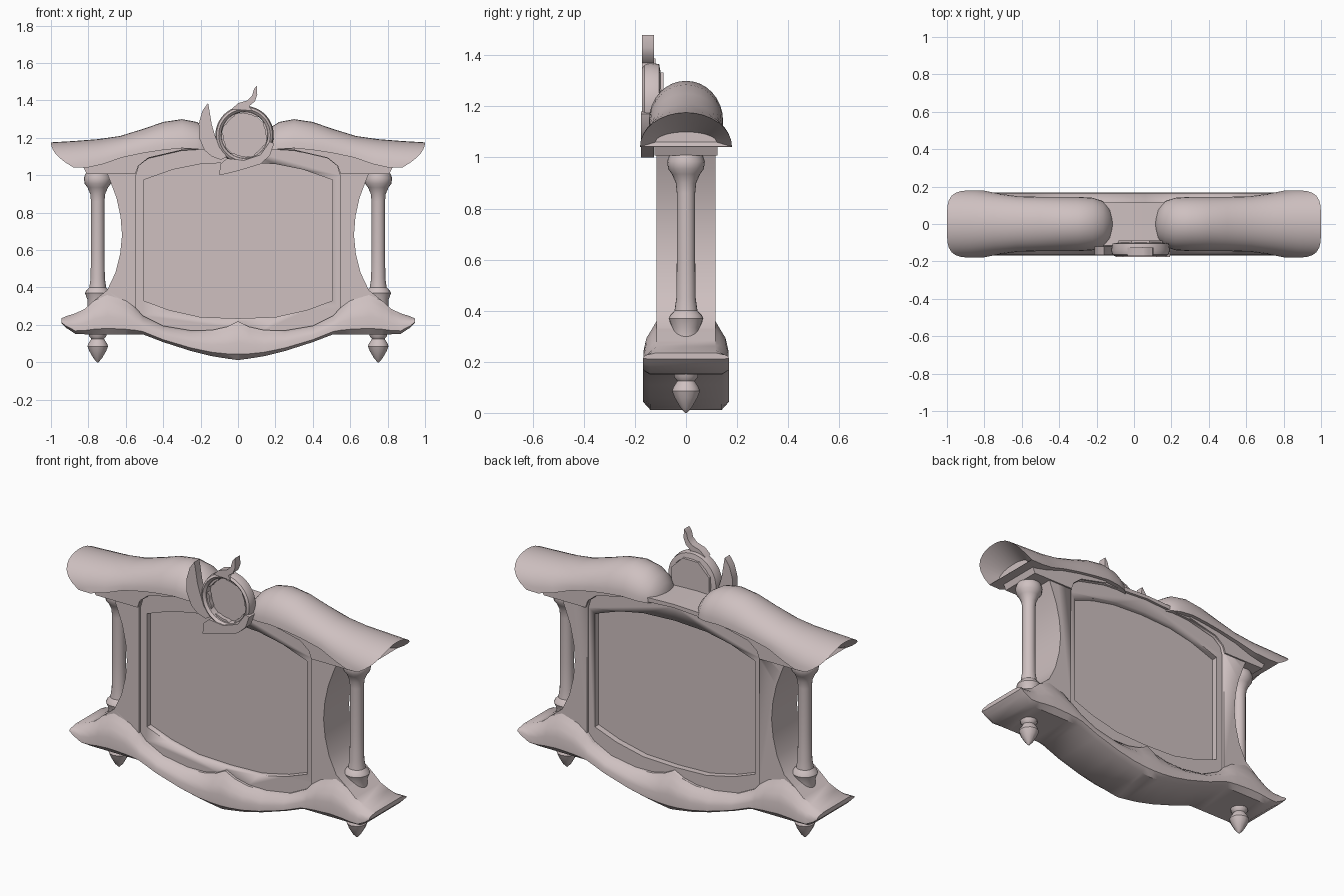
import bpy, bmesh, math
from mathutils import Vector

if "Cube" in bpy.data.objects:
    bpy.data.objects.remove(bpy.data.objects["Cube"], do_unlink=True)

stone = bpy.data.materials.new("pale rose stone")
stone.use_nodes = True
tint = (0.62, 0.53, 0.53, 1)
stone.diffuse_color = tint
stone.node_tree.nodes["Principled BSDF"].inputs["Base Color"].default_value = tint


def finish(name, bm, angle=35):
    bmesh.ops.recalc_face_normals(bm, faces=bm.faces)
    mesh = bpy.data.meshes.new(name)
    bm.to_mesh(mesh)
    bm.free()
    mesh.materials.append(stone)
    ob = bpy.data.objects.new(name, mesh)
    bpy.context.collection.objects.link(ob)
    bpy.ops.object.select_all(action='DESELECT')
    ob.select_set(True)
    bpy.context.view_layer.objects.active = ob
    bpy.ops.object.shade_smooth_by_angle(angle=math.radians(angle))
    return ob


def prism(name, pts, y0, y1):
    """Extrude an x-z outline from y0 to y1."""
    bm = bmesh.new()
    face = bm.faces.new([bm.verts.new((x, y0, z)) for x, z in pts])
    new = bmesh.ops.extrude_face_region(bm, geom=[face])["geom"]
    verts = [v for v in new if isinstance(v, bmesh.types.BMVert)]
    bmesh.ops.translate(bm, verts=verts, vec=(0, y1 - y0, 0))
    return finish(name, bm)


def loft(name, rings, caps=True, loop=False, angle=35):
    """Skin a row of closed rings."""
    bm = bmesh.new()
    rows = [[bm.verts.new(p) for p in ring] for ring in rings]
    n = len(rows[0])
    pairs = list(zip(rows, rows[1:])) + ([(rows[-1], rows[0])] if loop else [])
    for a, b in pairs:
        for i in range(n):
            j = (i + 1) % n
            bm.faces.new((a[i], a[j], b[j], b[i]))
    if caps:
        bm.faces.new(rows[0])
        bm.faces.new(rows[-1])
    return finish(name, bm, angle)


def turned(name, x, profile, sides=20):
    """Upright lathe from (radius, z) pairs."""
    turn = [2 * math.pi * i / sides for i in range(sides)]
    return loft(name, [[(x + r * math.cos(a), r * math.sin(a), z) for a in turn]
                       for r, z in profile])


def mirrored(half):
    """Complete an outline that starts and ends on x = 0."""
    return half + [(-x, z) for x, z in reversed(half) if x > 0]


# Central case with waisted sides
case = prism("case", mirrored([
    (0, .1), (.4, .14), (.5, .2), (.74, .2), (.77, .33), (.7, .385), (.655, .48),
    (.63, .58), (.62, .68), (.628, .78), (.65, .88), (.68, .96), (.7, 1.01),
    (.81, 1.01), (.83, 1.05), (.65, 1.1), (.5, 1.13), (.3, 1.16), (0, 1.17)]),
    -.115, .115)

# Stepped recesses cut in front and back: scalloped surround, then panel
surround = mirrored([(0, .22), (.06, .19), (.14, .172), (.25, .17), (.4, .195), (.51, .25),
                     (.545, .29), (.545, 1), (.53, 1.05), (.48, 1.09), (.3, 1.132), (0, 1.15)])
panel = mirrored([(0, .235), (.2, .242), (.37, .28), (.505, .33), (.505, .975), (.35, 1.03),
                  (.2, 1.06), (0, 1.07)])
for outline, depth in ((surround, .1), (panel, .065)):
    for side in (-1, 1):
        cutter = prism("recess_cutter", outline, side * depth, side * .3)
        cutter.hide_render = True
        cut = case.modifiers.new("recess", 'BOOLEAN')
        cut.operation, cut.solver, cut.object = 'DIFFERENCE', 'EXACT', cutter
        bpy.context.view_layer.objects.active = case
        bpy.ops.object.modifier_apply(modifier=cut.name)
        bpy.data.objects.remove(cutter, do_unlink=True)

# Base moulding: (x, bottom, top) stations sharing one section
half = [(0, .012, .22), (.06, .02, .19), (.14, .033, .172), (.25, .06, .17), (.4, .108, .195),
        (.51, .15, .25), (.545, .15, .29), (.6, .15, .33), (.7, .15, .36), (.77, .15, .33),
        (.82, .15, .285), (.87, .152, .262), (.92, .185, .246), (.945, .21, .235)]
stations = [(-x, b, t) for x, b, t in reversed(half[1:])] + half
section = [(.14, 0), (.168, .15), (.166, .45), (.155, .68), (.132, .86), (.115, 1)]
rings = []
for x, b, t in stations:
    right = [(x, w, b + (t - b) * f) for w, f in section]
    rings.append(right + [(x, -y, z) for x, y, z in reversed(right)])
loft("base_moulding", rings, angle=40)

# Roof scrolls: (x, crest, rim, half width, sweep back of the rim)
roof = [(.113, 1.16, 1.13, .03, 0), (.13, 1.21, 1.13, .085, 0), (.165, 1.25, 1.135, .122, 0),
        (.22, 1.285, 1.14, .14, 0), (.3, 1.3, 1.145, .145, 0), (.4, 1.285, 1.135, .145, 0),
        (.5, 1.25, 1.12, .145, 0), (.63, 1.21, 1.095, .148, .01), (.75, 1.193, 1.06, .162, .03),
        (.88, 1.183, 1.04, .18, .07), (1, 1.176, 1.042, .18, .12), (.86, 1.1, 1.06, .12, 0)]
arc = [math.pi * i / 16 for i in range(17)]
for side, label in ((1, "left"), (-1, "right")):
    loft(label + "_roof_scroll",
         [[(side * (x - sweep * (1 - math.sin(a)) ** 2), w * math.cos(a),
            rim + (crest - rim) * math.sin(a)) for a in arc]
          for x, crest, rim, w, sweep in roof], angle=45)

    # Cornice under the roof
    prism(label + "_cornice",
          [(side * x, z) for x, z in [(.548, 1.008), (.81, 1.008), (.83, 1.05), (.6, 1.115),
                                      (.3, 1.16), (.3, 1.135), (.48, 1.093), (.533, 1.05)]],
          -.124, .124)

    # Column and foot finial
    turned(label + "_column", side * .75,
           [(.055, .3), (.055, .335), (.068, .37), (.062, .383), (.045, .4), (.038, .45),
            (.036, .6), (.036, .86), (.04, .9), (.055, .935), (.07, .955), (.074, .985),
            (.065, 1.01)])
    turned(label + "_foot", side * .75,
           [(.05, .16), (.046, .14), (.034, .125), (.05, .1), (.055, .085), (.045, .06),
            (.022, .02), (.003, 0)], 12)

# Round badge: rim ring, notched collar and plain disc
cx, cz = .035, 1.215


def polar(r, a, y):
    return Vector((cx + r * math.cos(a), y, cz + r * math.sin(a)))


steps = [2 * math.pi * i / 48 for i in range(48)]
rim = [(.122, -.135), (.125, -.16), (.138, -.172), (.15, -.163), (.156, -.14), (.15, -.105),
       (.122, -.1)]
loft("badge_ring", [[polar(r, a, y) for r, y in rim] for a in steps], caps=False, loop=True)
collar = []
for i, a in enumerate(steps):
    inner = .113 if i % 8 < 5 else .124
    collar.append([polar(inner, a, -.152), polar(.13, a, -.152),
                   polar(.13, a, -.12), polar(inner, a, -.12)])
loft("badge_collar", collar, caps=False, loop=True)
octagon = [polar(.128, math.pi * (i + .5) / 4, 0) for i in range(8)]
prism("badge_disc", [(p.x, p.z) for p in octagon], -.128, -.088)

# Flame leaves around the badge
prism("top_leaf", [(-.035, 1.353), (.0, 1.385), (.05, 1.4), (.075, 1.425), (.085, 1.46),
                   (.1, 1.48), (.103, 1.43), (.09, 1.395), (.06, 1.37), (.075, 1.345),
                   (.02, 1.35)], -.172, -.125)
prism("side_leaf", [(-.16, 1.387), (-.19, 1.345), (-.21, 1.275), (-.208, 1.2), (-.18, 1.135),
                    (-.14, 1.1), (-.09, 1.083), (-.06, 1.1), (-.1, 1.15), (-.125, 1.22),
                    (-.14, 1.27), (-.15, 1.33)], -.165, -.12)
prism("lower_leaf", [(-.1, 1.0), (-.04, 1.013), (.04, 1.035), (.12, 1.06), (.17, 1.105),
                     (.193, 1.17), (.17, 1.18), (.12, 1.11), (.03, 1.08), (-.06, 1.09),
                     (-.095, 1.06)], -.176, -.125)
